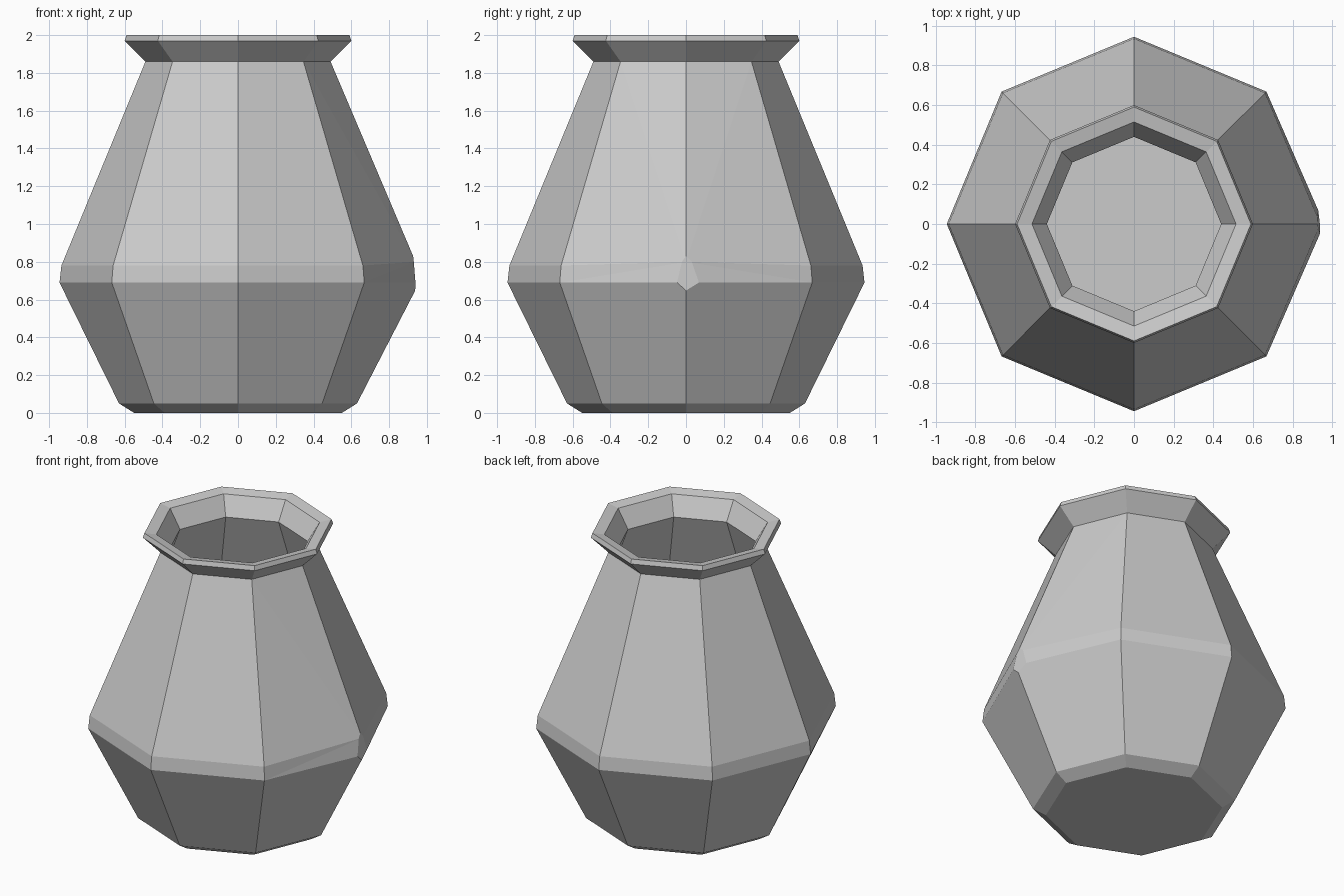
import bpy, bmesh
from math import cos, sin, pi
from mathutils import Vector

cube = bpy.data.objects.get("Cube")
if cube:
    bpy.data.objects.remove(cube, do_unlink=True)

SIDES = 8
clay = bpy.data.materials.new("grey_clay")
clay.use_nodes = True
color = (0.6, 0.6, 0.6, 1)
clay.diffuse_color = color
clay.node_tree.nodes["Principled BSDF"].inputs["Base Color"].default_value = color

# Profile (radius, height): outside from base to rim, then inside down to floor
profile = [(0.55, 0.0), (0.63, 0.05), (0.945, 0.69), (0.935, 0.78),
           (0.49, 1.86), (0.60, 1.97), (0.59, 2.0), (0.515, 1.985),
           (0.44, 1.86), (0.88, 0.74), (0.57, 0.08)]

bm = bmesh.new()
rings = []
for r, z in profile:
    rings.append([bm.verts.new((r * cos(2 * pi * i / SIDES), r * sin(2 * pi * i / SIDES), z))
                  for i in range(SIDES)])
for low, high in zip(rings, rings[1:]):
    for i in range(SIDES):
        j = (i + 1) % SIDES
        bm.faces.new((low[i], low[j], high[j], high[i]))
bm.faces.new(rings[0][::-1])
bm.faces.new(rings[-1])

# Chipped corner on the left of the belly
rings[2][0].co.x += 0.015
rings[3][0].co = Vector((0.94, 0, 0.8))
bmesh.ops.triangulate(bm, faces=[f for f in rings[3][0].link_faces])
cut = bmesh.ops.bisect_plane(bm, geom=bm.verts[:] + bm.edges[:] + bm.faces[:],
                             plane_co=(0.935, 0, 0.7), plane_no=(1, 0.08, 0.06),
                             clear_outer=True)
edges = [e for e in cut["geom_cut"] if isinstance(e, bmesh.types.BMEdge)]
bmesh.ops.holes_fill(bm, edges=edges, sides=0)
bmesh.ops.recalc_face_normals(bm, faces=bm.faces[:])

mesh = bpy.data.meshes.new("vase")
bm.to_mesh(mesh)
bm.free()
mesh.materials.append(clay)
vase = bpy.data.objects.new("vase", mesh)
bpy.context.collection.objects.link(vase)
